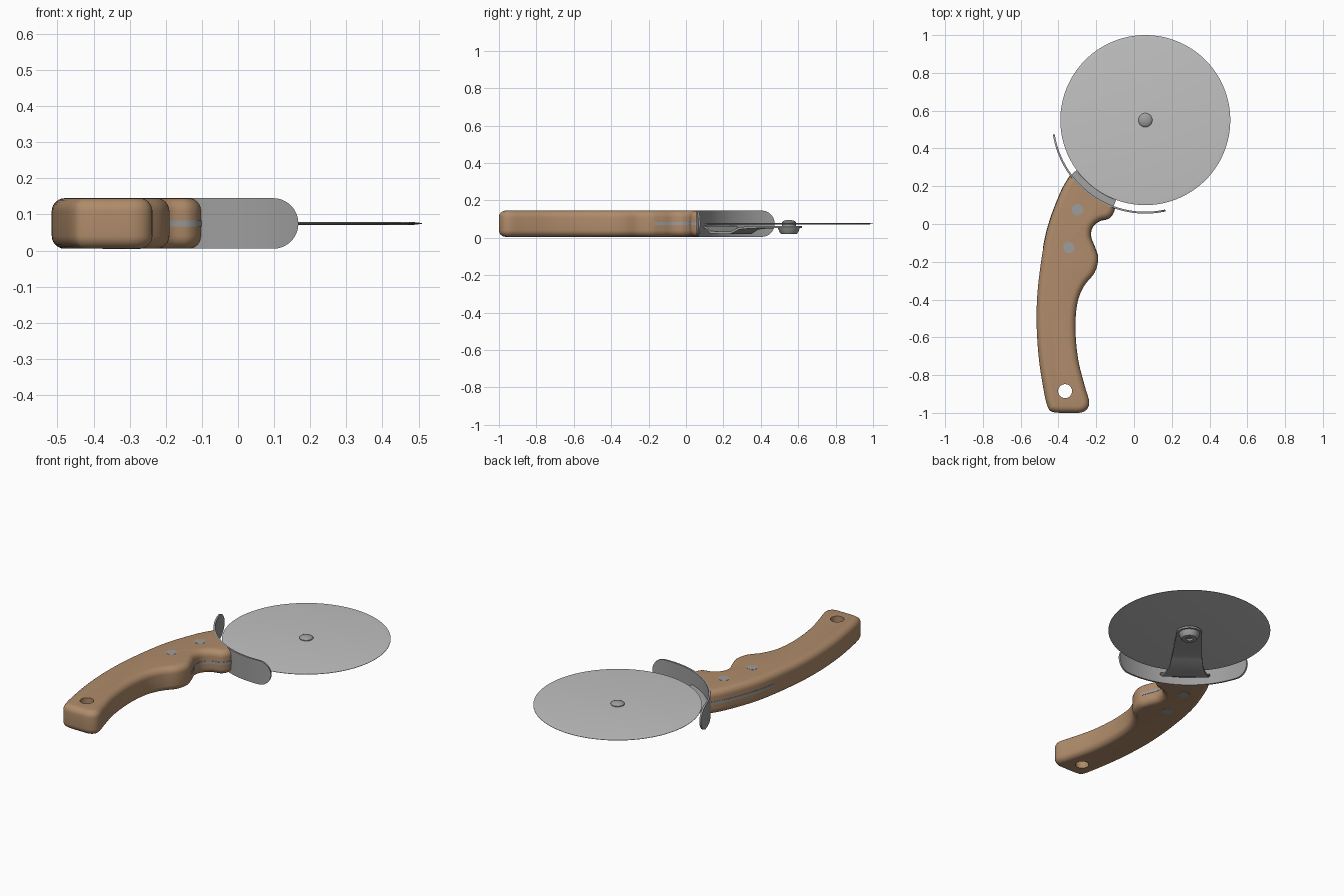
import bpy, bmesh
from math import cos, sin, pi, radians, sqrt
from mathutils import Vector, Matrix

if "Cube" in bpy.data.objects:
    bpy.data.objects.remove(bpy.data.objects["Cube"])

HUB = Vector((0.06, 0.55, 0))      # centre of the wheel
MID = 0.075                        # height of the middle plane


def material(name, colour):
    m = bpy.data.materials.new(name)
    m.use_nodes = True
    m.diffuse_color = (*colour, 1)
    m.node_tree.nodes["Principled BSDF"].inputs["Base Color"].default_value = (*colour, 1)
    return m


WOOD = material("wood", (0.43, 0.26, 0.145))
BLADE = material("bright steel", (0.54, 0.54, 0.54))
STEEL = material("dull steel", (0.34, 0.34, 0.34))


def loft(name, rings, mat, angle=35):
    """Skin a list of equal-length closed rings and cap both ends."""
    bm = bmesh.new()
    loops = [[bm.verts.new(p) for p in ring] for ring in rings]
    n = len(loops[0])
    for a, b in zip(loops, loops[1:]):
        for i in range(n):
            j = (i + 1) % n
            bm.faces.new((a[i], a[j], b[j], b[i]))
    bm.faces.new(loops[0][::-1])
    bm.faces.new(loops[-1])
    bmesh.ops.recalc_face_normals(bm, faces=bm.faces)
    me = bpy.data.meshes.new(name)
    bm.to_mesh(me)
    bm.free()
    ob = bpy.data.objects.new(name, me)
    bpy.context.collection.objects.link(ob)
    me.materials.append(mat)
    smooth(ob, angle)
    return ob


def smooth(ob, angle):
    bpy.ops.object.select_all(action="DESELECT")
    ob.select_set(True)
    bpy.context.view_layer.objects.active = ob
    bpy.ops.object.shade_smooth_by_angle(angle=radians(angle))


def lathe(name, x, y, profile, mat, n=48):
    """Revolve (radius, height) pairs around a vertical axis."""
    turn = [2 * pi * i / n for i in range(n)]
    return loft(name, [[(x + r * cos(t), y + r * sin(t), z) for t in turn]
                       for r, z in profile], mat)


def spline(pts, steps=6):
    """Closed smooth curve through the given points."""
    out, n = [], len(pts)
    for i in range(n):
        a, b, c, d = (Vector(pts[(i + k) % n]) for k in (-1, 0, 1, 2))
        for s in range(steps):
            t = s / steps
            out.append(0.5 * (2 * b + (c - a) * t + (2 * a - 5 * b + 4 * c - d) * t ** 2
                              + (3 * b - a - 3 * c + d) * t ** 3))
    return out


def inset(pts, d):
    """Move a counter-clockwise outline inward by d."""
    out = []
    for i, p in enumerate(pts):
        t = (pts[(i + 1) % len(pts)] - pts[i - 1]).normalized()
        out.append(p + Vector((-t.y, t.x)) * d)
    return out


def cut(ob, cutter):
    mod = ob.modifiers.new("cut", "BOOLEAN")
    mod.operation, mod.object, mod.solver = "DIFFERENCE", cutter, "EXACT"
    bpy.context.view_layer.objects.active = ob
    bpy.ops.object.modifier_apply(modifier=mod.name)
    bpy.data.objects.remove(cutter)


# Handle: rounded slab with finger grip, trimmed to the guard and drilled
outline = spline([
    (-0.43, -0.995), (-0.35, -1.0), (-0.27, -0.995), (-0.237, -0.95), (-0.26, -0.86),
    (-0.295, -0.72), (-0.31, -0.56), (-0.3, -0.42), (-0.265, -0.33), (-0.21, -0.26),
    (-0.19, -0.19), (-0.205, -0.13), (-0.228, -0.07), (-0.222, -0.02), (-0.185, 0.015),
    (-0.135, 0.03), (-0.107, 0.065), (-0.1, 0.12), (-0.1, 0.2), (-0.18, 0.33),
    (-0.26, 0.36), (-0.345, 0.245), (-0.4, 0.14), (-0.465, -0.05), (-0.505, -0.3),
    (-0.516, -0.5), (-0.505, -0.7), (-0.48, -0.87), (-0.458, -0.965)])
ROUND, HALF = 0.036, 0.07
arc = [i * pi / 12 for i in range(7)]
levels = [(ROUND * (1 - sin(t)), -HALF + ROUND * (1 - cos(t))) for t in arc]
levels += [(d, -z) for d, z in reversed(levels)]
handle = loft("handle", [[(p.x, p.y, MID + z) for p in inset(outline, d)]
                         for d, z in levels], WOOD)
cut(handle, lathe("end_cutter", HUB.x, HUB.y, [(0.492, -0.1), (0.492, 0.3)], WOOD, 128))
cut(handle, lathe("hole_cutter", -0.365, -0.885, [(0.037, -0.1), (0.037, 0.3)], WOOD))
smooth(handle, 35)

# Tang: steel plate whose edge shows along both sides of the grip
tang_line = [p for p in inset(outline, -0.002) if p.y > -0.17]
tang = loft("tang", [[(p.x, p.y, MID + z) for p in tang_line] for z in (-0.008, 0.008)], STEEL)
cut(tang, lathe("tang_cutter", HUB.x, HUB.y, [(0.488, -0.1), (0.488, 0.3)], STEEL, 128))

# Rivets through the handle
for i, (x, y) in enumerate([(-0.3, 0.075), (-0.345, -0.125)]):
    lathe(f"handle_rivet_{i + 1}", x, y, [(0.03, 0.004), (0.03, 0.146)], STEEL, 32)

# Guard: curved strip with fully rounded ends
R, START, END, STEPS = 0.49, radians(189), radians(282.5), 72
length = R * (END - START)
rings = []
for i in range(STEPS + 1):
    u = (1 - cos(pi * i / STEPS)) / 2          # finer steps near the ends
    t = START + (END - START) * u
    s = min(u, 1 - u) * length
    h = HALF if s >= HALF else max(0.002, sqrt(HALF ** 2 - (HALF - s) ** 2))
    rings.append([HUB + Vector((r * cos(t), r * sin(t), MID + z))
                  for r, z in ((R - 0.005, -h), (R + 0.005, -h), (R + 0.005, h), (R - 0.005, h))])
loft("guard", rings, STEEL)

# Bracket: stepped, waisted arm under the wheel (distance, half width, height)
stations = [(0.49, 0.14, 0.058), (0.46, 0.138, 0.058), (0.445, 0.135, 0.05), (0.43, 0.13, 0.03),
            (0.38, 0.11, 0.027), (0.32, 0.094, 0.027), (0.27, 0.086, 0.05),
            (0.2, 0.08, 0.056), (0.1, 0.076, 0.058), (0, 0.07, 0.058)]
stations += [(-0.07 * sin(t), max(0.07 * cos(t), 0.003), 0.058) for t in arc[1:]]
spin = Matrix.Translation(HUB) @ Matrix.Rotation(radians(233), 4, "Z")
loft("bracket", [[spin @ Vector((d, y, z + dz)) for y, dz in
                  ((-w, -0.006), (w, -0.006), (w, 0.006), (-w, 0.006))]
                 for d, w, z in stations], STEEL)

# Hub boss and axle rivet
lathe("hub_boss", HUB.x, HUB.y, [(0.018, 0.03), (0.02, 0.02), (0.042, 0.02), (0.05, 0.03),
                                 (0.06, 0.056)], STEEL)
lathe("axle_rivet", HUB.x, HUB.y, [(0.037, 0.06), (0.037, 0.083), (0.033, 0.088), (0.024, 0.092),
                                   (0.012, 0.095), (0.002, 0.096)], STEEL)

# Wheel with a ground cutting edge
lathe("wheel", HUB.x, HUB.y, [(0.425, MID - 0.004), (0.45, MID - 0.001), (0.45, MID + 0.001),
                              (0.425, MID + 0.004)], BLADE, 128)
